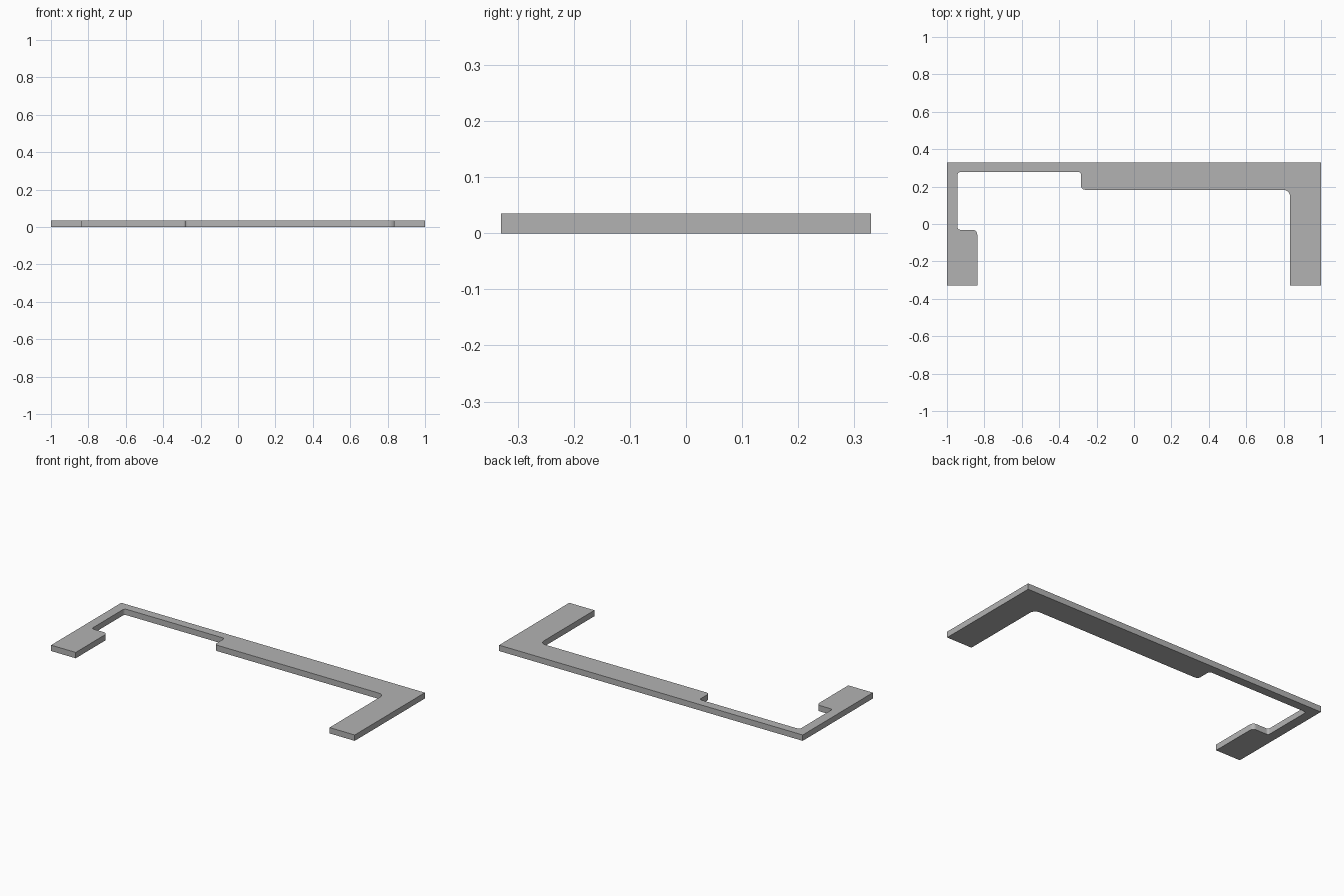
import bpy, bmesh
from mathutils import Vector

cube = bpy.data.objects.get("Cube")
if cube:
    bpy.data.objects.remove(cube, do_unlink=True)

THICKNESS = 0.035

# Plain grey
grey = bpy.data.materials.new("plain_grey")
grey.use_nodes = True
colour = (0.45, 0.45, 0.45, 1)
grey.diffuse_color = colour
grey.node_tree.nodes["Principled BSDF"].inputs["Base Color"].default_value = colour


def rounded_outline(corners, steps=6):
    """Round every corner (x, y, radius) with a short curve."""
    outline = []
    for i, (x, y, radius) in enumerate(corners):
        p = Vector((x, y, 0))
        if not radius:
            outline.append(p)
            continue
        before = Vector((*corners[i - 1][:2], 0))
        after = Vector((*corners[(i + 1) % len(corners)][:2], 0))
        u, v = (before - p).normalized(), (after - p).normalized()
        centre = p + (u + v) * radius
        for k in range(steps + 1):
            t = k / steps
            spoke = (-v).slerp(-u, t) * radius
            outline.append(centre + spoke)
    return outline


# Flat bracket outline: outer edge, then the stepped inner edge
corners = [
    (-1, -0.33, 0), (-0.838, -0.33, 0),
    (-0.838, -0.031, 0.025), (-0.943, -0.031, 0.014),   # left foot
    (-0.943, 0.278, 0.016), (-0.283, 0.278, 0.014),     # thin rail
    (-0.283, 0.183, 0.021), (0.834, 0.183, 0.036),      # wide rail
    (0.834, -0.33, 0), (1, -0.33, 0),                   # right leg
    (1, 0.33, 0), (-1, 0.33, 0),
]

bm = bmesh.new()
face = bm.faces.new([bm.verts.new(p) for p in rounded_outline(corners)])
raised = bmesh.ops.extrude_face_region(bm, geom=[face], use_keep_orig=True)
top = [g for g in raised["geom"] if isinstance(g, bmesh.types.BMVert)]
bmesh.ops.translate(bm, vec=(0, 0, THICKNESS), verts=top)
bmesh.ops.recalc_face_normals(bm, faces=bm.faces)
mesh = bpy.data.meshes.new("bracket_plate")
bm.to_mesh(mesh)
bm.free()
mesh.materials.append(grey)

plate = bpy.data.objects.new("bracket_plate", mesh)
bpy.context.collection.objects.link(plate)
bpy.context.view_layer.objects.active = plate
plate.select_set(True)
bpy.ops.object.shade_smooth_by_angle()
